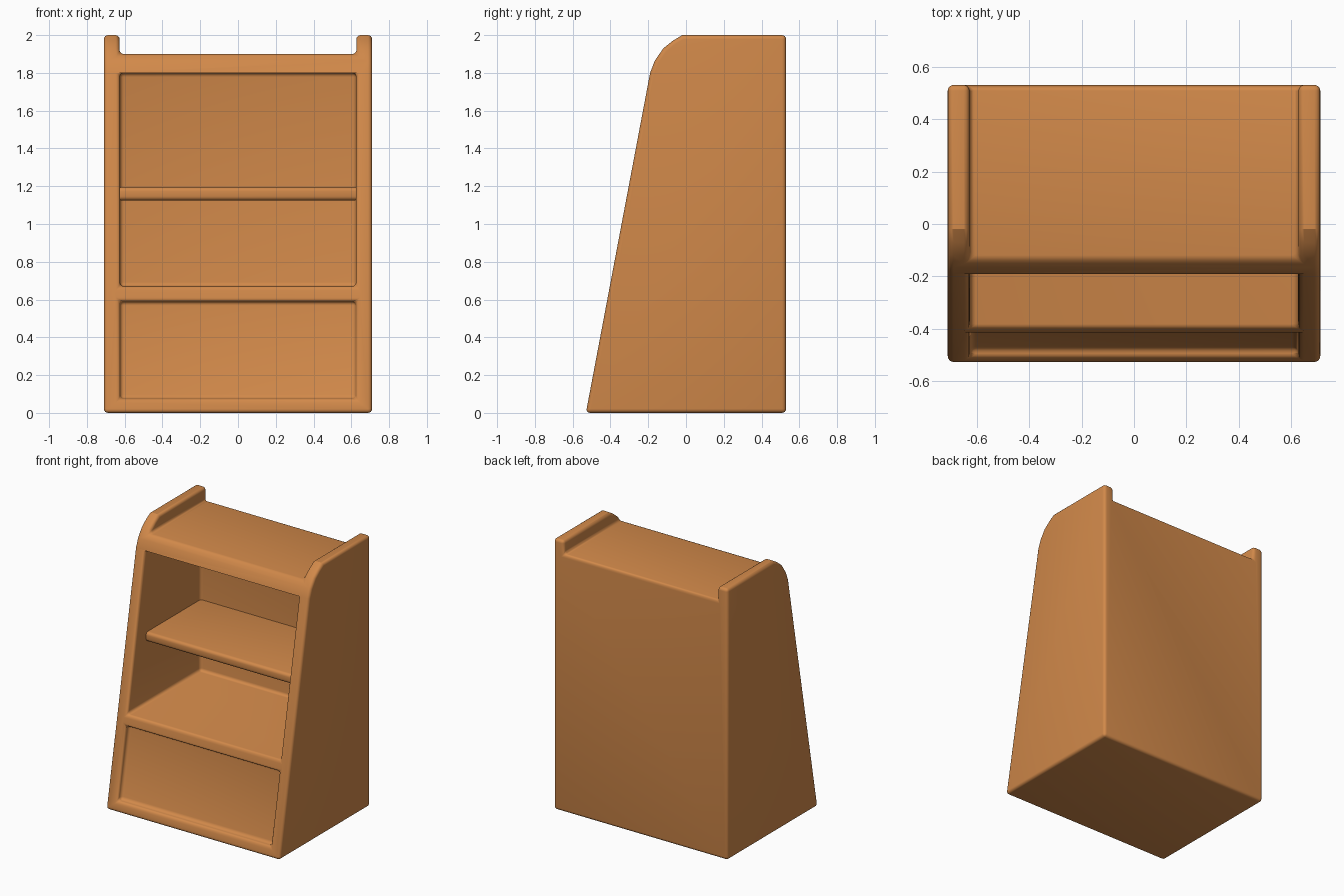
import bpy, bmesh

if "Cube" in bpy.data.objects:
    bpy.data.objects.remove(bpy.data.objects["Cube"])

wood = bpy.data.materials.new("warm_wood")
wood.diffuse_color = (0.64, 0.25, 0.068, 1)
wood.use_nodes = True
wood.node_tree.nodes["Principled BSDF"].inputs["Base Color"].default_value = wood.diffuse_color


def prism(name, outline, half_width):
    """Extrude a (y, z) outline symmetrically along x."""
    bm = bmesh.new()
    face = bm.faces.new([bm.verts.new((-half_width, y, z)) for y, z in outline])
    out = bmesh.ops.extrude_face_region(bm, geom=[face])
    moved = [v for v in out["geom"] if isinstance(v, bmesh.types.BMVert)]
    bmesh.ops.translate(bm, verts=moved, vec=(2 * half_width, 0, 0))
    bmesh.ops.recalc_face_normals(bm, faces=bm.faces)
    mesh = bpy.data.meshes.new(name)
    bm.to_mesh(mesh)
    bm.free()
    obj = bpy.data.objects.new(name, mesh)
    bpy.context.collection.objects.link(obj)
    return obj


def rect(y0, y1, z0, z1):
    return [(y0, z0), (y1, z0), (y1, z1), (y0, z1)]


def activate(obj):
    bpy.ops.object.select_all(action='DESELECT')
    obj.select_set(True)
    bpy.context.view_layer.objects.active = obj


def carve(obj, cutter):
    cutter.hide_render = True
    mod = obj.modifiers.new("carve", 'BOOLEAN')
    mod.operation = 'DIFFERENCE'
    mod.solver = 'EXACT'
    mod.object = cutter
    activate(obj)
    bpy.ops.object.modifier_apply(modifier=mod.name)
    bpy.data.objects.remove(cutter)


def finish(obj, radius):
    """Round the edges, shade smoothly and colour."""
    mod = obj.modifiers.new("rounded_edges", 'BEVEL')
    mod.width = radius
    mod.segments = 4
    mod.limit_method = 'ANGLE'
    mod.angle_limit = 0.62
    mod.use_clamp_overlap = False
    activate(obj)
    bpy.ops.object.modifier_apply(modifier=mod.name)
    bpy.ops.object.shade_smooth_by_angle()
    obj.data.materials.append(wood)


def front_y(z):
    return -0.53 + 0.189 * z


# Cabinet body: sloped front with a curved upper corner
body = prism("cabinet_body", [
    (-0.53, 0), (0.53, 0), (0.53, 2), (-0.02, 2), (-0.07, 1.97),
    (-0.12, 1.93), (-0.165, 1.865), (-0.19, 1.8)], 0.71)

# Raised side rails above the top board
carve(body, prism("top_cutter", rect(-1, 1, 1.9, 2.3), 0.627))
# Open shelf compartment
carve(body, prism("opening_cutter", rect(-1, 0.455, 0.67, 1.8), 0.625))
# Sloped recess in the lower front panel
depth = 0.045
carve(body, prism("panel_cutter", [
    (-1, 0.075), (front_y(0.075) + depth, 0.075),
    (front_y(0.59) + depth, 0.59), (-1, 0.59)], 0.625))
finish(body, 0.022)

# Middle shelf, set back from the front
shelf = prism("middle_shelf", rect(-0.18, 0.48, 1.125, 1.195), 0.64)
finish(shelf, 0.022)
